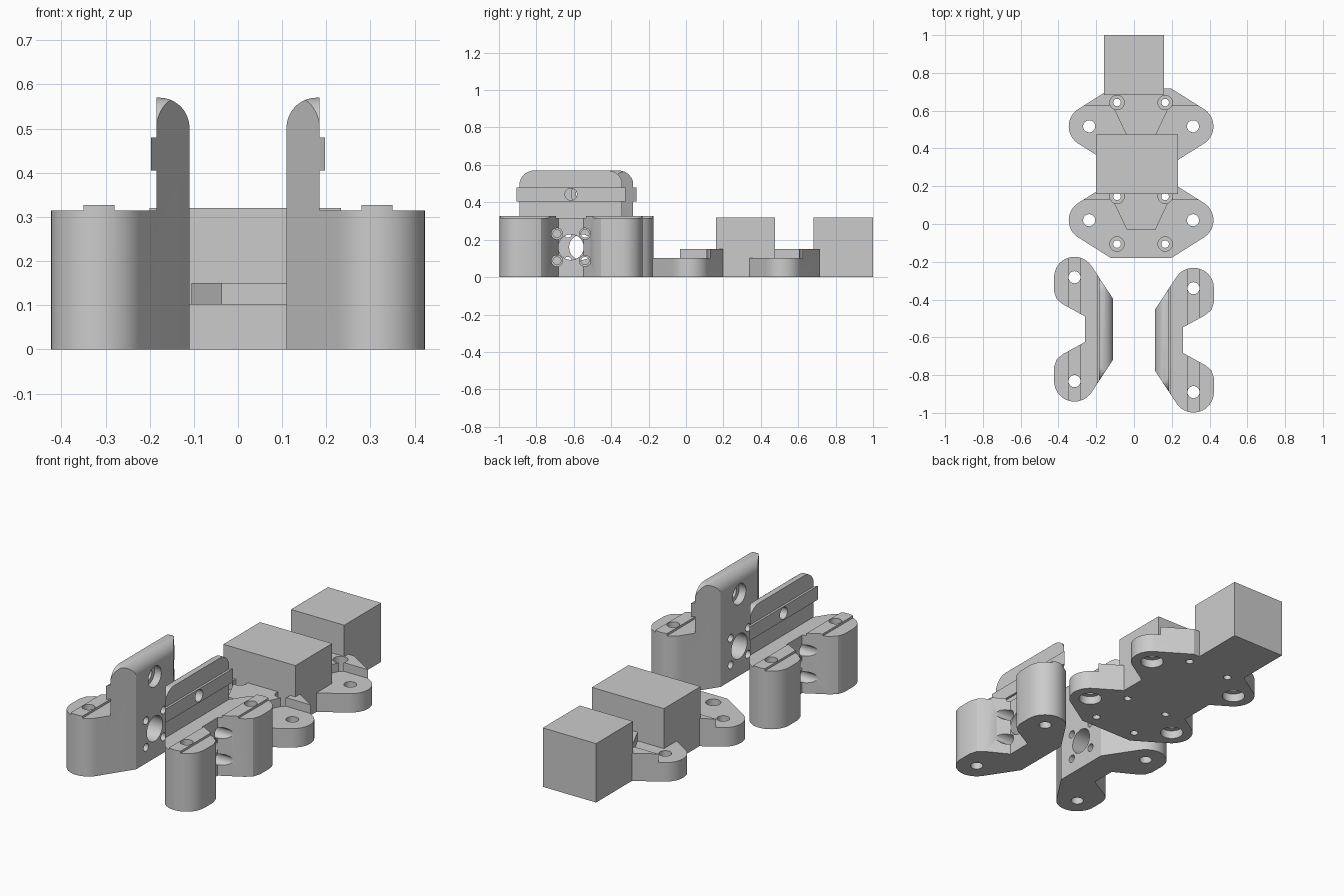
import bpy, bmesh, math
from mathutils import Matrix

if "Cube" in bpy.data.objects:
    bpy.data.objects.remove(bpy.data.objects["Cube"])

grey = bpy.data.materials.new("plain_grey")
grey.diffuse_color = (0.6, 0.6, 0.6, 1)
grey.use_nodes = True
grey.node_tree.nodes["Principled BSDF"].inputs["Base Color"].default_value = grey.diffuse_color


def prism(name, pts, lo, hi, axis="z"):
    """Extrude a 2D outline along an axis."""
    place = {"x": lambda a, b, h: (h, a, b),
             "y": lambda a, b, h: (a, h, b),
             "z": lambda a, b, h: (a, b, h)}[axis]
    bm = bmesh.new()
    low = [bm.verts.new(place(a, b, lo)) for a, b in pts]
    high = [bm.verts.new(place(a, b, hi)) for a, b in pts]
    n = len(pts)
    bm.faces.new(low)
    bm.faces.new(high)
    for i in range(n):
        j = (i + 1) % n
        bm.faces.new((low[i], low[j], high[j], high[i]))
    bmesh.ops.recalc_face_normals(bm, faces=bm.faces)
    me = bpy.data.meshes.new(name)
    bm.to_mesh(me)
    bm.free()
    me.materials.append(grey)
    ob = bpy.data.objects.new(name, me)
    bpy.context.collection.objects.link(ob)
    return ob


def arc(cx, cy, r, start, end, n=16):
    return [(cx + r * math.cos(math.radians(start + (end - start) * i / n)),
             cy + r * math.sin(math.radians(start + (end - start) * i / n)))
            for i in range(n + 1)]


def cylinder(a, b, r, lo, hi, axis="z"):
    return prism("cutter", arc(a, b, r, 0, 360, 32)[:-1], lo, hi, axis)


def combine(ob, cutters, operation="DIFFERENCE"):
    """Apply booleans and remove the helper shapes."""
    for c in cutters:
        m = ob.modifiers.new("cut", "BOOLEAN")
        m.operation, m.solver, m.object = operation, "EXACT", c
    bpy.context.view_layer.update()
    dg = bpy.context.evaluated_depsgraph_get()
    me = bpy.data.meshes.new_from_object(ob.evaluated_get(dg))
    ob.modifiers.clear()
    ob.data = me
    for c in cutters:
        bpy.data.objects.remove(c)


def finish(ob, matrix):
    ob.data.transform(matrix)
    ob.data.polygons.foreach_set("use_smooth", [True] * len(ob.data.polygons))
    ob.data.set_sharp_from_angle(angle=math.radians(30))
    ob.data.update()


R = 0.108          # lobe radius
TANGENT = 146.9    # where the slanted side meets the lobe


def clamp_bracket(name, y, angle):
    # plan: two lobes joined by a slanted web, mirrored front to back
    half = [(0.11, 0.16)] + arc(0.315, 0.275, R, TANGENT, 0, 24)
    half += [(0.423, 0.2), (0.41, 0.16), (0.378, 0.133), (0.26, 0.068)]
    outline = half + [(a, -b) for a, b in reversed(half)]
    ob = prism(name, outline, 0, 0.6)
    # section: low lobes with raised strips, tall wall with outer rib, rounded top
    section = [(0.05, -0.1), (0.6, -0.1), (0.6, 0.315), (0.35, 0.315), (0.35, 0.327),
               (0.28, 0.327), (0.28, 0.315), (0.185, 0.315), (0.185, 0.405),
               (0.197, 0.405), (0.197, 0.48), (0.185, 0.48), (0.185, 0.57)]
    section += arc(0.178, 0.502, 0.068, 90, 180) + [(0.11, 0.49), (0.05, 0.49)]
    # side profile: rounded upper corners of the wall
    side = [(0.6, -0.1), (0.6, 0.486), (0.276, 0.486)] + arc(0.196, 0.49, 0.08, 0, 90)
    side += [(-a, b) for a, b in reversed(side)]
    combine(ob, [prism("cutter", section, -0.6, 0.6, "y"),
                 prism("cutter", side, -0.2, 0.8, "x")], "INTERSECT")
    # wall holes, shaft hole, screw holes and lobe holes
    cuts = [cylinder(0, 0.16, 0.068, 0, 0.6, "x"),
            cylinder(0, 0.443, 0.032, 0, 0.3, "x"),
            cylinder(0, 0.443, 0.056, 0, 0.15, "x")]
    for sy in (-1, 1):
        cuts.append(cylinder(0.315, sy * 0.275, 0.032, -0.1, 0.5))
        for z in (0.087, 0.232):
            cuts.append(cylinder(sy * 0.075, z, 0.021, 0, 0.3, "x"))
            cuts.append(cylinder(sy * 0.075, z, 0.03, 0.2, 0.6, "x"))
    combine(ob, cuts)
    finish(ob, Matrix.Translation((0, y, 0)) @ Matrix.Rotation(angle, 4, "Z"))


def base_plate(name, y):
    # plan: flat front and back edges with a round lobe at each side
    quarter = [(0.16, 0.2)] + arc(0.275, 0, R, 180 - TANGENT + 24, 0, 12)
    right = quarter + [(a, -b) for a, b in reversed(quarter[:-1])]
    outline = right + [(-a, -b) for a, b in right]
    ob = prism(name, outline, 0, 0.15)
    # lower front area leaves a raised back strip with a tapered tongue
    low = [(-0.6, 0.107), (-0.15, 0.107), (-0.075, -0.052), (0.075, -0.052),
           (0.15, 0.107), (0.6, 0.107), (0.6, -0.5), (-0.6, -0.5)]
    cuts = [prism("cutter", low, 0.103, 0.3)]
    for sx in (-1, 1):
        cuts.append(cylinder(sx * 0.275, 0, 0.032, -0.1, 0.3))
        cuts.append(cylinder(sx * 0.275, 0, 0.058, -0.1, 0.045))
        for sy in (-1, 1):
            cuts.append(cylinder(sx * 0.1275, sy * 0.126, 0.02, -0.1, 0.3))
            cuts.append(cylinder(sx * 0.1275, sy * 0.126, 0.038, 0.055, 0.3))
    combine(ob, cuts)
    finish(ob, Matrix.Translation((0.0375, y, 0)))


def block(name, x0, x1, y0, y1):
    prism(name, [(x0, y0), (x1, y0), (x1, y1), (x0, y1)], 0, 0.32)


clamp_bracket("right_clamp_bracket", -0.615, 0)
clamp_bracket("left_clamp_bracket", -0.557, math.pi)
base_plate("front_base_plate", 0.02)
base_plate("back_base_plate", 0.517)
block("middle_block", -0.2, 0.233, 0.16, 0.475)
block("back_block", -0.16, 0.16, 0.683, 1.0)
